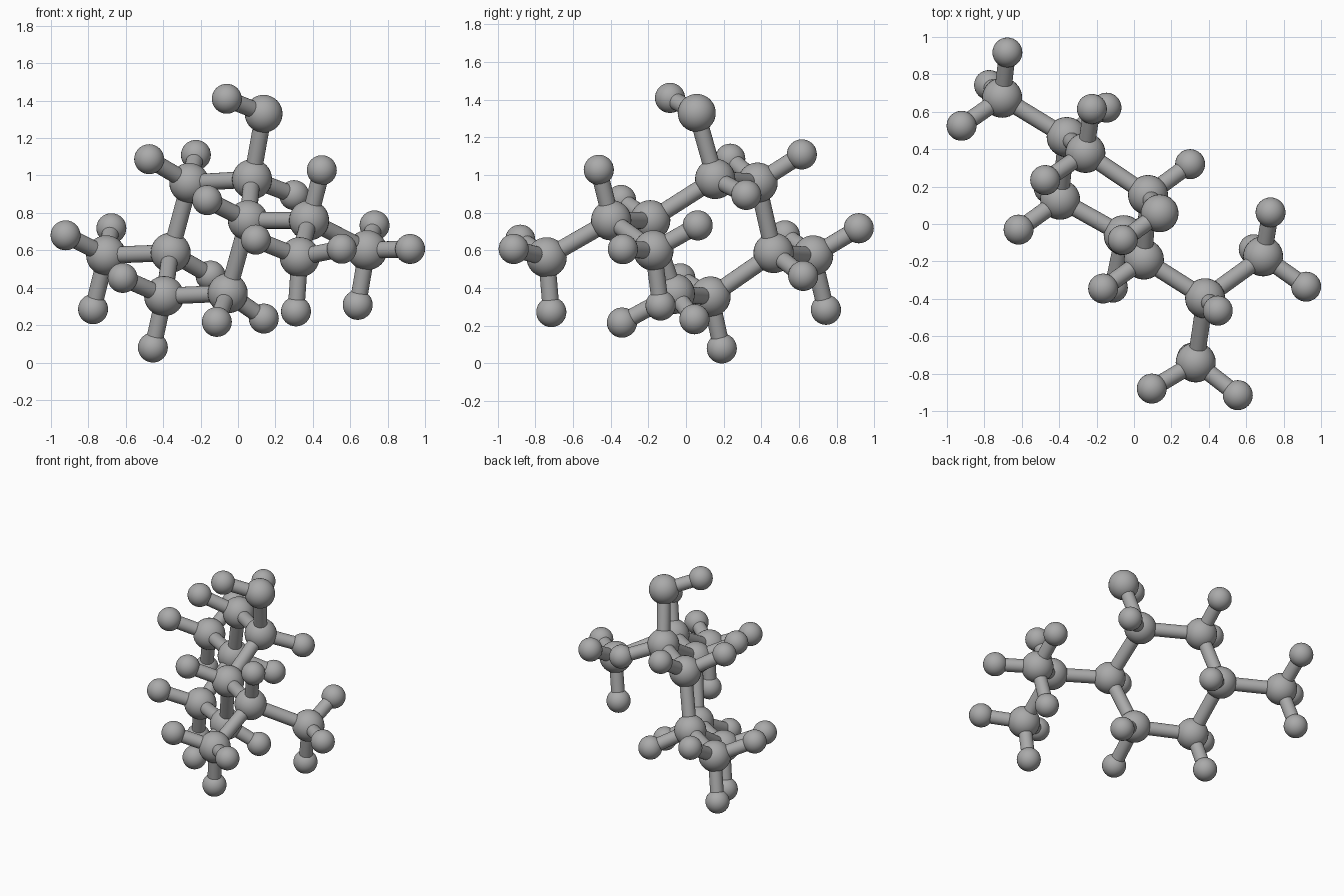
import bpy
from mathutils import Vector

if "Cube" in bpy.data.objects:
    bpy.data.objects.remove(bpy.data.objects["Cube"], do_unlink=True)

CARBON_RADIUS, OXYGEN_RADIUS, HYDROGEN_RADIUS, BOND_RADIUS = 0.107, 0.101, 0.08, 0.045

grey = bpy.data.materials.new("plain grey")
grey.use_nodes = True
colour = (0.4, 0.4, 0.4, 1)
grey.diffuse_color = colour
grey.node_tree.nodes["Principled BSDF"].inputs["Base Color"].default_value = colour


def finish(name):
    """Name, colour and smooth the active object."""
    obj = bpy.context.object
    obj.name = name
    obj.data.materials.append(grey)
    bpy.ops.object.shade_smooth_by_angle()
    return obj


def ball(name, centre, radius):
    bpy.ops.mesh.primitive_uv_sphere_add(segments=32, ring_count=16, radius=radius, location=centre)
    return finish(name)


def bond(name, start, end):
    start, end = Vector(start), Vector(end)
    axis = end - start
    bpy.ops.mesh.primitive_cylinder_add(vertices=24, radius=BOND_RADIUS, depth=axis.length,
                                        location=(start + end) / 2)
    bpy.context.object.rotation_euler = axis.to_track_quat("Z", "Y").to_euler()
    return finish(name)


# Heavy atoms: ring, side chain and hydroxyl
heavy = {
    "ring_carbon_a": (-0.36, 0.465, 0.587),
    "ring_carbon_b": (-0.26, 0.38, 0.96),
    "ring_carbon_c": (0.075, 0.155, 0.98),
    "ring_carbon_d": (0.053, -0.19, 0.76),
    "ring_carbon_e": (-0.055, -0.06, 0.37),
    "ring_carbon_f": (-0.395, 0.13, 0.355),
    "methyl_carbon": (-0.705, 0.675, 0.573),
    "branch_carbon": (0.38, -0.397, 0.76),
    "branch_front_carbon": (0.33, -0.74, 0.563),
    "branch_back_carbon": (0.69, -0.173, 0.6),
    "oxygen": (0.137, 0.057, 1.33),
}

# Hydrogens grouped by the atom that carries them
hydrogens = {
    "ring_carbon_a": [(-0.147, 0.622, 0.465)],
    "ring_carbon_b": [(-0.225, 0.615, 1.11), (-0.475, 0.235, 1.087)],
    "ring_carbon_c": [(0.3, 0.32, 0.895)],
    "ring_carbon_d": [(-0.165, -0.345, 0.868)],
    "ring_carbon_e": [(-0.113, -0.34, 0.217), (0.138, 0.045, 0.235)],
    "ring_carbon_f": [(-0.455, 0.19, 0.08), (-0.617, -0.03, 0.452)],
    "methyl_carbon": [(-0.922, 0.525, 0.68), (-0.677, 0.917, 0.718), (-0.775, 0.743, 0.285)],
    "branch_carbon": [(0.448, -0.463, 1.028)],
    "branch_front_carbon": [(0.31, -0.715, 0.273), (0.555, -0.915, 0.608), (0.095, -0.88, 0.657)],
    "branch_back_carbon": [(0.92, -0.335, 0.607), (0.64, -0.135, 0.308), (0.73, 0.062, 0.733)],
    "oxygen": [(-0.06, -0.085, 1.41)],
}

for name, centre in heavy.items():
    ball(name, centre, OXYGEN_RADIUS if name == "oxygen" else CARBON_RADIUS)

# Ring bonds
ring = ["ring_carbon_" + letter for letter in "abcdef"]
for first, second in zip(ring, ring[1:] + ring[:1]):
    bond("ring_bond", heavy[first], heavy[second])

# Side bonds
for first, second in [("ring_carbon_a", "methyl_carbon"), ("ring_carbon_c", "oxygen"),
                      ("ring_carbon_d", "branch_carbon"), ("branch_carbon", "branch_front_carbon"),
                      ("branch_carbon", "branch_back_carbon")]:
    bond("bond_to_" + second, heavy[first], heavy[second])

# Hydrogens with their bonds
for parent, centres in hydrogens.items():
    for centre in centres:
        ball(parent + "_hydrogen", centre, HYDROGEN_RADIUS)
        bond(parent + "_hydrogen_bond", heavy[parent], centre)
